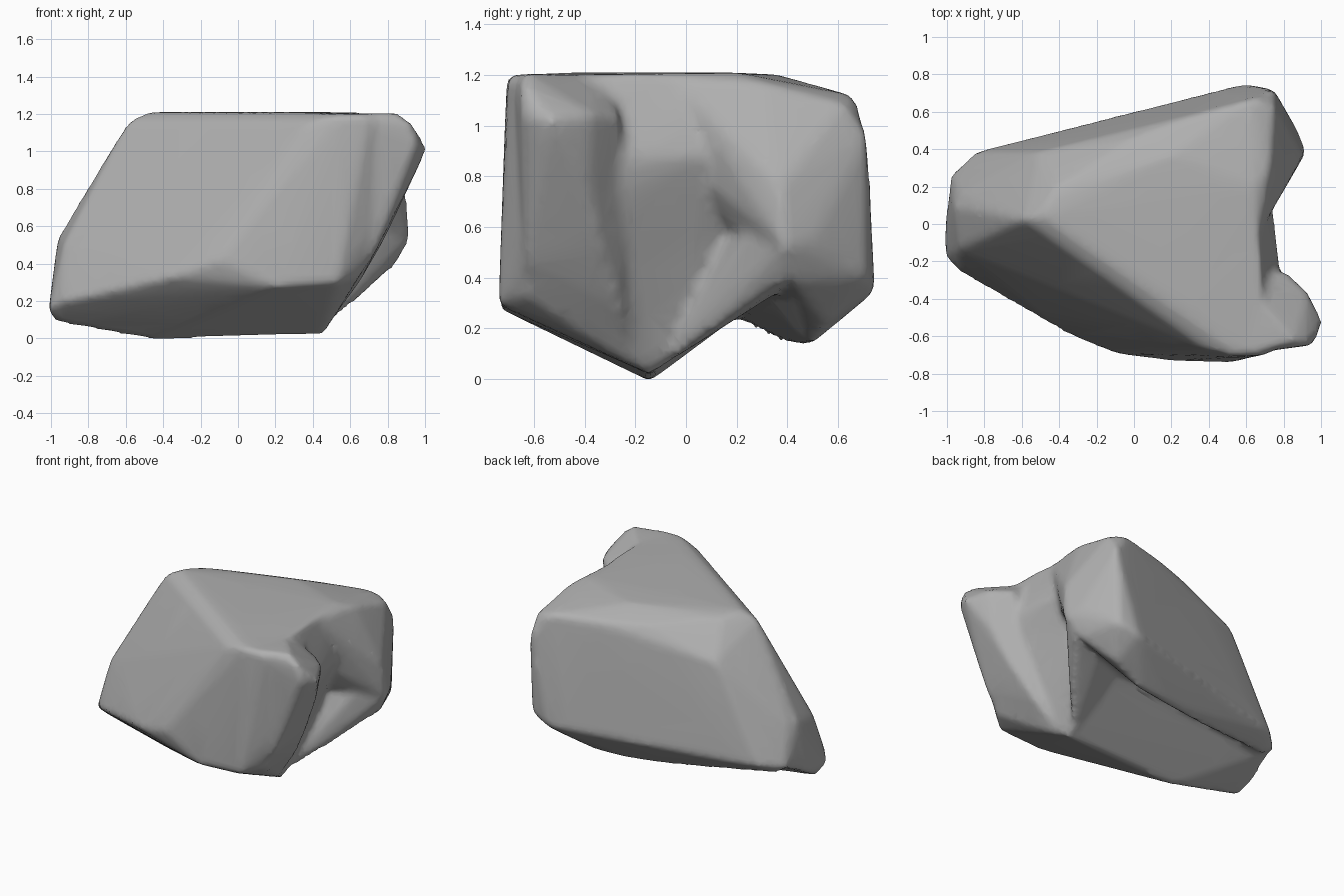
import bpy
import bmesh
from mathutils import Vector

default_cube = bpy.data.objects.get("Cube")
if default_cube:
    bpy.data.objects.remove(default_cube, do_unlink=True)

CORE = Vector((0, 0, 0.62))   # middle of the boulder
WEAR = 0.013                  # extra depth that the smoothing wears away

stone = bpy.data.materials.new("stone grey")
stone.use_nodes = True
grey = (0.43, 0.43, 0.43, 1.0)
stone.diffuse_color = grey
stone.node_tree.nodes["Principled BSDF"].inputs["Base Color"].default_value = grey


def add_hull(bm, corners):
    """Add one convex chunk of rock wrapped around its corner points."""
    verts = []
    for corner in map(Vector, corners):
        verts.append(bm.verts.new(corner + (corner - CORE).normalized() * WEAR))
    result = bmesh.ops.convex_hull(bm, input=verts)
    loose = {v for v in result["geom_interior"] if isinstance(v, bmesh.types.BMVert)}
    loose.update(v for v in result["geom_unused"] if isinstance(v, bmesh.types.BMVert))
    bmesh.ops.delete(bm, geom=[v for v in loose if v.is_valid], context="VERTS")


def apply_modifier(obj, kind, **settings):
    """Add a modifier with the given settings and apply it at once."""
    modifier = obj.modifiers.new(kind.title(), kind)
    for name, value in settings.items():
        setattr(modifier, name, value)
    bpy.ops.object.modifier_apply(modifier=modifier.name)


# Flat top shared by the front and back chunks
crown = [(-.48, .04, 1.2), (-.42, .18, 1.18), (-.58, .02, 1.15), (.3, -.45, 1.2),
         (.64, .2, 1.2), (.66, -.05, 1.18), (.2, .36, 1.19)]

# Front chunk: sloping front face and bottom ridge
front_face = [(.38, -.66, 1.15), (.55, -.7, 1.19), (.7, -.69, 1.19), (-.35, -.58, .33),
              (-.1, -.68, .42), (.2, -.72, .28), (.52, -.73, .3), (.64, -.62, .33),
              (.74, -.6, .52), (.8, -.6, .75)]
front_wall = [(.67, -.16, 1.15), (.76, -.17, .88), (.73, .08, .88), (.55, .05, .4)]
ridge = [(.45, -.14, .03), (-.45, -.14, 0), (.45, .3, .38), (-.8, .12, .27)]
left_end = [(-1, -.17, .16), (-1, 0, .16), (-.93, -.25, .2), (-.96, -.1, .09),
            (-.95, .1, .54), (-.92, -.13, .5), (-.97, .24, .28)]

# Overhanging lobe at the upper front corner, tapering down to the ridge
lobe = [(1, -.52, 1.01), (.95, -.64, 1.03), (.92, -.36, 1.04), (.92, -.64, 1.15),
        (.85, -.62, 1.2), (.8, -.25, 1.03), (.6, -.3, .9), (.5, -.7, 1.19),
        (.6, -.33, 1.19)]
taper = [(.88, -.38, .78), (.77, -.33, .53), (.63, -.25, .29), (.45, -.2, .05),
         (.83, -.62, .73), (.72, -.63, .46), (.62, -.62, .32)]

# Back chunk: slanted slab with a side bulge and a foot behind the channel
back_top = [(.62, .66, 1.11), (.3, .57, 1.11), (0, .45, 1.12), (-.5, .38, .95),
            (.72, .3, 1.16), (.74, .62, 1.08)]
bulge = [(.91, .38, .53), (.89, .36, .76), (.86, .5, .55), (.74, .71, .94),
         (.74, .14, .85), (.82, .42, .38)]
foot = [(.58, .74, .35), (.72, .71, .4), (-.84, .38, .3), (.6, .54, .22),
        (.35, .48, .14), (.1, .45, .13), (-.3, .36, .16), (-.9, .24, .22),
        (.6, .42, .34), (-.8, .18, .32), (-.97, .26, .28), (-.93, .15, .54)]

# Flange joining the bottom ridge to the side bulge
flange = [(.42, -.12, .04), (.3, -.1, .1), (.58, .05, .18), (.68, .2, .26),
          (.82, .38, .38), (.9, .38, .53), (.84, .33, .7), (.4, .3, .36),
          (.4, .1, .6), (.6, .38, .36)]

bm = bmesh.new()
add_hull(bm, crown + front_face + front_wall + ridge + left_end)
add_hull(bm, lobe + taper)
add_hull(bm, crown + back_top + bulge + foot)
add_hull(bm, flange)
bmesh.ops.recalc_face_normals(bm, faces=bm.faces)

mesh = bpy.data.meshes.new("boulder")
bm.to_mesh(mesh)
bm.free()
boulder = bpy.data.objects.new("boulder", mesh)
bpy.context.collection.objects.link(boulder)
bpy.ops.object.select_all(action="DESELECT")
boulder.select_set(True)
bpy.context.view_layer.objects.active = boulder

# Fuse the chunks into one weathered surface
apply_modifier(boulder, "REMESH", mode="VOXEL", voxel_size=0.025)
apply_modifier(boulder, "SMOOTH", factor=0.5, iterations=6)
apply_modifier(boulder, "DECIMATE", ratio=0.2)

# Stand the boulder on the ground
ground = min(v.co.z for v in boulder.data.vertices)
for vert in boulder.data.vertices:
    vert.co.z -= ground

boulder.data.materials.clear()
boulder.data.materials.append(stone)
for face in boulder.data.polygons:
    face.material_index = 0
bpy.ops.object.shade_smooth()
